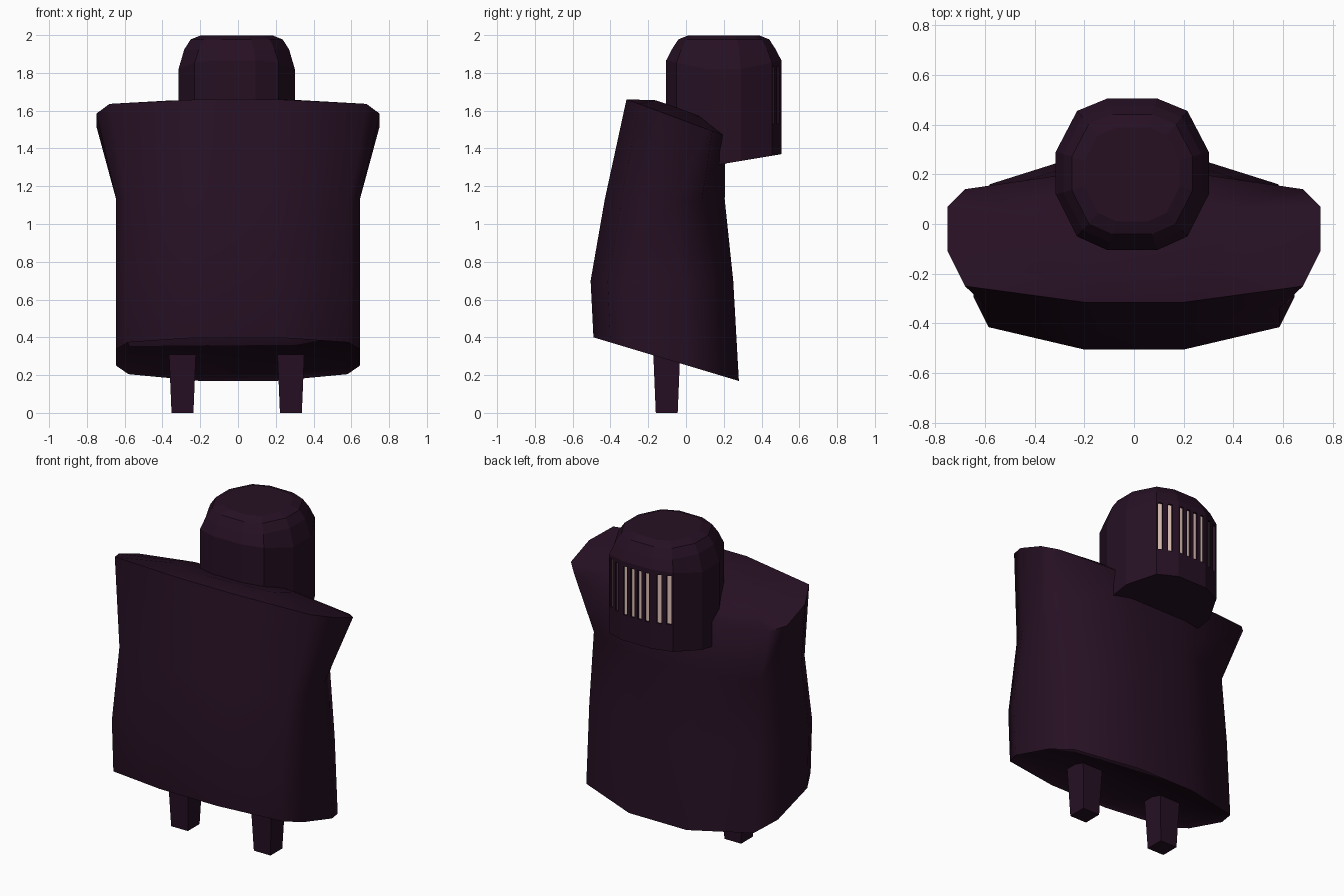
import bpy, math
from mathutils import Vector

if "Cube" in bpy.data.objects:
    bpy.data.objects.remove(bpy.data.objects["Cube"])


def material(name, rgb):
    m = bpy.data.materials.new(name)
    m.diffuse_color = (*rgb, 1)
    m.use_nodes = True
    m.node_tree.nodes["Principled BSDF"].inputs["Base Color"].default_value = m.diffuse_color
    return m


PLUM = material("dark_plum", (0.019, 0.005, 0.0165))
PALE = material("pale_pink", (0.75, 0.54, 0.47))


def make(name, verts, faces, mat, smooth=None):
    me = bpy.data.meshes.new(name)
    me.from_pydata(verts, [], faces)
    me.materials.append(mat)
    ob = bpy.data.objects.new(name, me)
    bpy.context.collection.objects.link(ob)
    if smooth:
        me.shade_smooth()
        me.set_sharp_from_angle(angle=math.radians(smooth))
    return ob


def loft(name, rings, mat, smooth=None):
    """Skin counter-clockwise rings listed from bottom to top and cap both ends."""
    n = len(rings[0])
    verts = [p for r in rings for p in r]
    faces = [(k * n + i, k * n + (i + 1) % n, (k + 1) * n + (i + 1) % n, (k + 1) * n + i)
             for k in range(len(rings) - 1) for i in range(n)]
    faces += [tuple(reversed(range(n))), tuple(range(len(verts) - n, len(verts)))]
    return make(name, verts, faces, mat, smooth)


def mirrored(half):
    """Close a right-hand outline, given front to back, with its mirror image."""
    return half + [(-x, y) for x, y in reversed(half)]


def scaled(ring, cx, cy, sx, sy):
    return [(cx + (x - cx) * sx, cy + (y - cy) * sy) for x, y in ring]


# Body: slanted hem, flared shoulders, domed sloping top
def section(yf, yb):
    return mirrored([(.2, yf), (.585, yf + .09), (.645, yf + .21),
                     (.645, yb - .27), (.58, yb - .12), (.2, yb)])


def hem(y):
    return .40 - (y + .49) * .3


def shoulder(y):
    return 1.66 - (y + .315) * .37


bottom = section(-.49, .28)
top = mirrored([(.2, -.315), (.68, -.25), (.75, -.11), (.75, .07), (.68, .14), (.2, .21)])
recess = scaled(bottom, 0, -.1, .95, .95)
crown = scaled(top, 0, -.05, .5, .55)
loft("body", [
    [(x, y, hem(y) + .025) for x, y in recess],
    [(x, y, hem(y)) for x, y in bottom],
    [(x, y, .7) for x, y in section(-.505, .25)],
    [(x, y, 1.13) for x, y in section(-.43, .205)],
    [(x, y, shoulder(y)) for x, y in top],
    [(x, y, min(1.655, shoulder(y) + .055)) for x, y in crown],
], PLUM, 78)

# Head: twelve-sided bucket with a bevelled crown
CX, CY = -.007, .2
outline = [(CX + x, y) for x, y in mirrored(
    [(.1, -.105), (.222, -.05), (.308, .12), (.308, .29), (.222, .455), (.1, .505)])]


def head_ring(s, z):
    return [(x, y, z) for x, y in scaled(outline, CX, CY, s, s)]


head = loft("head", [
    [(x, y, 1.285 + .168 * y) for x, y in outline],
    [(x, y, 1.8 + .065 * abs(y - CY) / .3) for x, y in outline],
    head_ring(.9, 1.925),
    head_ring(.79, 1.977),
    head_ring(.62, 1.998),
], PLUM)

# Visor slots: recesses across the three rear-facing panels, with pale plates at the bottom
Z0, Z1, DEPTH = 1.53, 1.835, .014
BOX = [(0, 3, 2, 1), (4, 5, 6, 7), (0, 1, 5, 4), (1, 2, 6, 5), (2, 3, 7, 6), (3, 0, 4, 7)]


def panel_boxes(width, inner, outer, z0, z1):
    verts, faces = [], []
    for k, ts in ((4, (.18, .62)), (5, (.125, .375, .625, .875)), (6, (.38, .82))):
        a, b = (Vector((*outline[j], 0)) for j in (k, k + 1))
        u = (b - a).normalized()
        out = Vector((u.y, -u.x, 0))
        for t in ts:
            c = a.lerp(b, t)
            base = len(verts)
            for z in (z0, z1):
                for s, d in ((-1, outer), (1, outer), (1, inner), (-1, inner)):
                    p = c + u * (s * width / 2) + out * d
                    verts.append((p.x, p.y, z))
            faces += [tuple(base + i for i in f) for f in BOX]
    return verts, faces


cutter = make("slot_cutter", *panel_boxes(.027, -DEPTH, .01, Z0, Z1), PLUM)
cutter.hide_render = True
cutter.display_type = 'WIRE'
mod = head.modifiers.new("slots", 'BOOLEAN')
mod.operation, mod.solver, mod.object = 'DIFFERENCE', 'EXACT', cutter
# Bake the cut so the cutter is no longer needed
dg = bpy.context.evaluated_depsgraph_get()
cut_mesh = bpy.data.meshes.new_from_object(head.evaluated_get(dg))
head.modifiers.clear()
head.data = cut_mesh
bpy.data.objects.remove(cutter)
make("visor_plates", *panel_boxes(.026, -DEPTH - .003, -DEPTH + .002, Z0, Z1), PALE)

# Legs: tapered square pegs
for side, name in ((-1, "left_leg"), (1, "right_leg")):
    cx, cy = CX + side * .287, -.102
    loft(name, [[(cx + dx * h, cy + dy * h, z)
                 for dx, dy in ((-1, -1), (1, -1), (1, 1), (-1, 1))]
                for h, z in ((.058, 0), (.071, .31))], PLUM)
